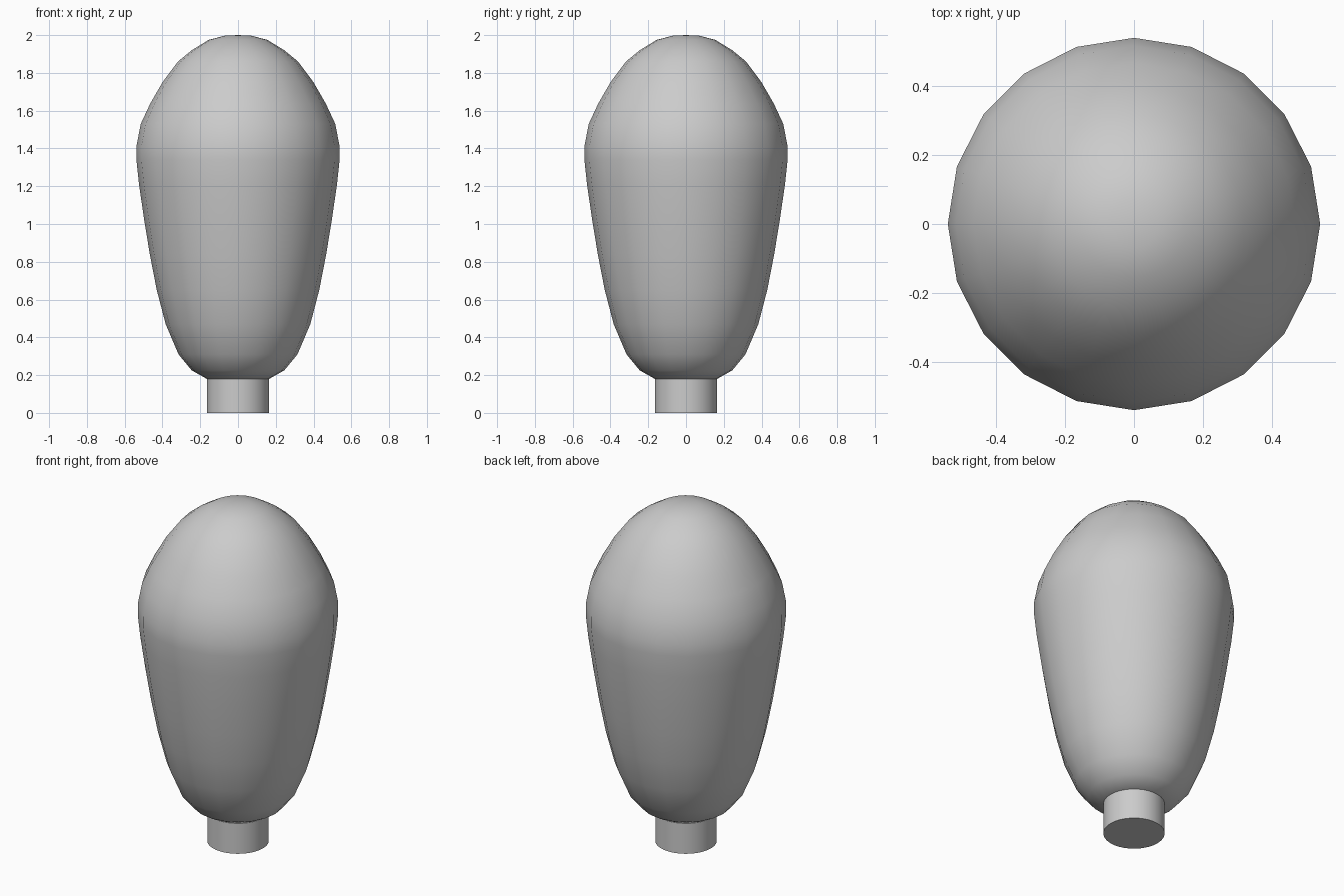
import bpy, bmesh, math

if "Cube" in bpy.data.objects:
    bpy.data.objects.remove(bpy.data.objects["Cube"])


def lathe(name, profile, sides, angle):
    """Revolve (radius, z) points around z; zero radius makes a pole."""
    bm = bmesh.new()
    rings = []
    for r, z in profile:
        if r == 0:
            rings.append([bm.verts.new((0, 0, z))] * sides)
        else:
            rings.append([bm.verts.new((r * math.cos(2 * math.pi * i / sides),
                                        r * math.sin(2 * math.pi * i / sides), z))
                          for i in range(sides)])
    for low, high in zip(rings, rings[1:]):
        for i in range(sides):
            j = (i + 1) % sides
            corners = [low[i], low[j], high[j], high[i]]
            bm.faces.new(list(dict.fromkeys(corners)))
    # Close open ends
    if profile[0][0] > 0:
        bm.faces.new(rings[0][::-1])
    if profile[-1][0] > 0:
        bm.faces.new(rings[-1])
    mesh = bpy.data.meshes.new(name)
    bm.to_mesh(mesh)
    bm.free()
    obj = bpy.data.objects.new(name, mesh)
    bpy.context.collection.objects.link(obj)
    bpy.ops.object.select_all(action='DESELECT')
    obj.select_set(True)
    bpy.context.view_layer.objects.active = obj
    bpy.ops.object.shade_smooth_by_angle(angle=math.radians(angle))
    return obj


# Tree crown: tall egg, widest above the middle
crown = [(0.165, 0.18), (0.245, 0.225), (0.315, 0.31), (0.383, 0.47),
         (0.43, 0.65), (0.467, 0.84), (0.498, 1.03), (0.524, 1.21),
         (0.538, 1.34), (0.538, 1.41), (0.515, 1.53), (0.465, 1.637),
         (0.40, 1.75), (0.318, 1.86), (0.245, 1.92), (0.155, 1.975),
         (0.07, 1.997), (0, 2.0)]
lathe("tree_crown", crown, 20, 60)

# Trunk: short straight cylinder
lathe("tree_trunk", [(0.165, 0), (0.165, 0.18)], 32, 30)
